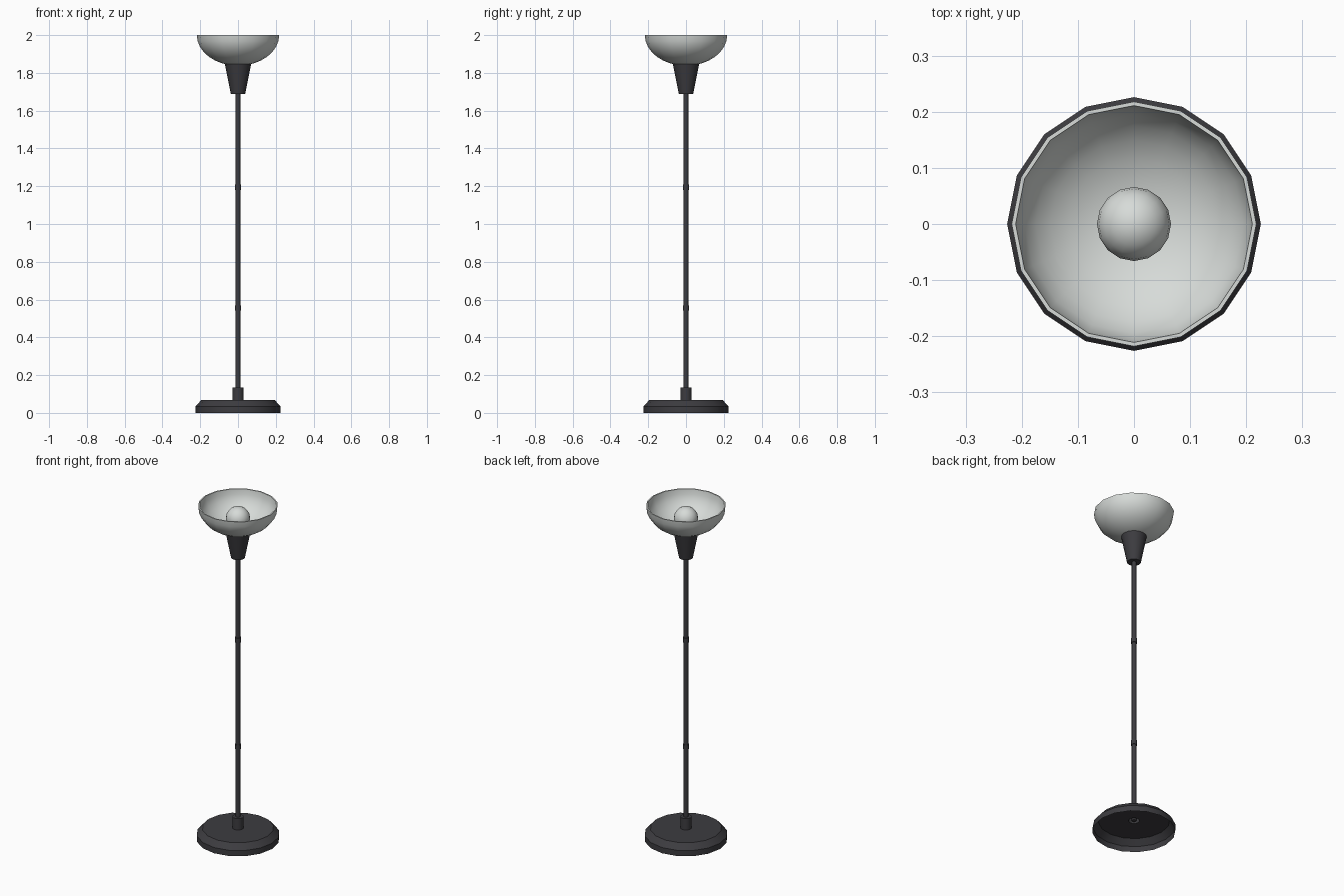
import bpy, bmesh, math

if "Cube" in bpy.data.objects:
    bpy.data.objects.remove(bpy.data.objects["Cube"])


def material(name, rgb):
    m = bpy.data.materials.new(name)
    m.diffuse_color = (*rgb, 1)
    m.use_nodes = True
    m.node_tree.nodes["Principled BSDF"].inputs["Base Color"].default_value = m.diffuse_color
    return m


DARK = material("dark metal", (0.046, 0.045, 0.051))
GLASS = material("pale glass", (0.68, 0.71, 0.69))


def lathe(name, profile, mat, sides=16, angle=35):
    """Revolve (radius, z) points about z; radius 0 makes a pole."""
    bm = bmesh.new()
    rings = []
    for r, z in profile:
        n = 1 if r == 0 else sides
        rings.append([bm.verts.new((r * math.cos(2 * math.pi * i / sides),
                                    r * math.sin(2 * math.pi * i / sides), z))
                      for i in range(n)])
    for a, b in zip(rings, rings[1:]):
        for i in range(sides):
            j = (i + 1) % sides
            quad = [a[i % len(a)], a[j % len(a)], b[j % len(b)], b[i % len(b)]]
            bm.faces.new(list(dict.fromkeys(quad)))
    mesh = bpy.data.meshes.new(name)
    bm.to_mesh(mesh)
    bm.free()
    mesh.materials.append(mat)
    ob = bpy.data.objects.new(name, mesh)
    bpy.context.collection.objects.link(ob)
    bpy.ops.object.select_all(action='DESELECT')
    ob.select_set(True)
    bpy.context.view_layer.objects.active = ob
    bpy.ops.object.shade_smooth_by_angle(angle=math.radians(angle))
    return ob


# Hollow weighted foot, open underneath
lathe("base", [(0.226, 0), (0.226, 0.034), (0.195, 0.067), (0.03, 0.067)], DARK)
lathe("base_collar", [(0.03, 0.067), (0.03, 0.135), (0.012, 0.135)], DARK)

# Pole with two joint rings
lathe("pole", [(0, 0.067), (0.0125, 0.067), (0.0125, 1.69), (0, 1.69)], DARK)
for i, z in enumerate((0.555, 1.195)):
    lathe(f"joint_ring_{i + 1}",
          [(0.0125, z - 0.014), (0.017, z - 0.014), (0.017, z + 0.014), (0.0125, z + 0.014)], DARK)

# Tapered holder under the shade
lathe("shade_holder", [(0, 1.688), (0.038, 1.688), (0.07, 1.85), (0, 1.85)], DARK)


# Open bowl shade with a thin wall
def arc(radius, depth, top=2.0, steps=8):
    return [(radius * math.sin(math.pi / 2 * k / steps),
             top - depth * math.cos(math.pi / 2 * k / steps)) for k in range(steps + 1)]


lathe("bowl_shade", arc(0.218, 0.162) + arc(0.211, 0.154)[::-1], GLASS)

# Round bulb
lathe("bulb", [(0.066 * math.sin(math.pi * k / 10) if 0 < k < 10 else 0,
                1.923 - 0.066 * math.cos(math.pi * k / 10)) for k in range(11)], GLASS)
